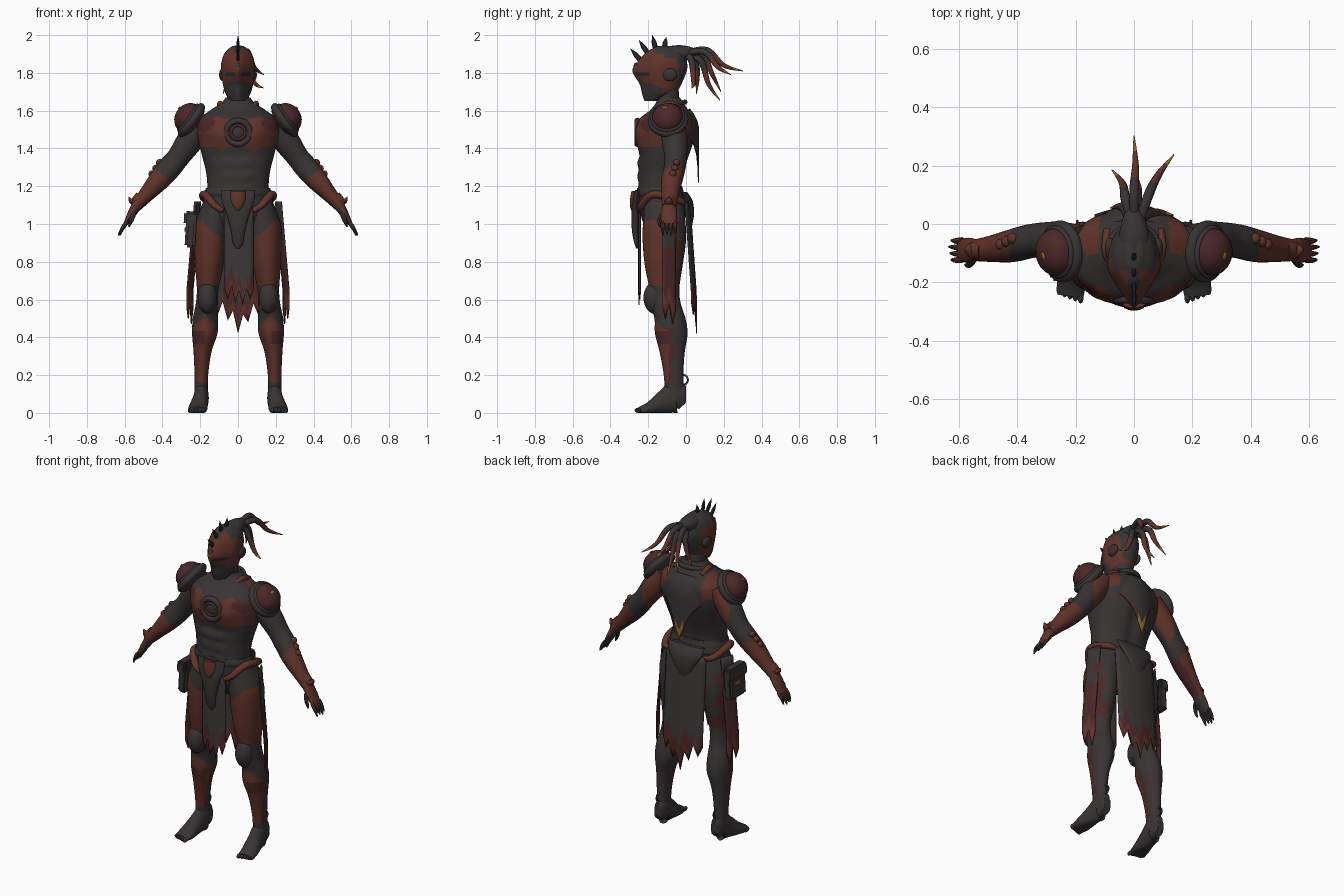
import bpy, bmesh, math
from mathutils import Vector, Matrix

if "Cube" in bpy.data.objects:
    bpy.data.objects.remove(bpy.data.objects["Cube"])

COL = {"charcoal": (.040, .034, .034), "cloth grey": (.046, .039, .039), "rust": (.118, .033, .022),
       "maroon": (.07, .02, .021), "gold": (.30, .15, .025), "blue black": (.022, .022, .027)}
MATS = {}
for k, c in COL.items():
    MATS[k] = bpy.data.materials.new(k)
    MATS[k].diffuse_color = (*c, 1)
KEYS = list(COL)
X, Y, Z = Vector((1, 0, 0)), Vector((0, 1, 0)), Vector((0, 0, 1))


def finish(name, bm, mat, ts=None):
    """Write a bmesh to an object; mat is a colour name or rule(centre, normal, t)."""
    bmesh.ops.recalc_face_normals(bm, faces=bm.faces)
    bm.normal_update()
    me = bpy.data.meshes.new(name)
    for k in KEYS:
        me.materials.append(MATS[k])
    for i, f in enumerate(bm.faces):
        k = mat if isinstance(mat, str) else mat(f.calc_center_median(), f.normal, ts[i] if ts else 0)
        f.material_index = KEYS.index(k)
    bm.to_mesh(me)
    bm.free()
    ob = bpy.data.objects.new(name, me)
    bpy.context.collection.objects.link(ob)
    return ob


def spline(pts, sub):
    """Catmull-Rom through n-dimensional points."""
    P = [pts[0]] + list(pts) + [pts[-1]]
    out = []
    for i in range(1, len(P) - 2):
        for j in range(sub):
            u = j / sub
            out.append([.5 * (2 * b + (c - a) * u + (2 * a - 5 * b + 4 * c - d) * u * u + (3 * b - a - 3 * c + d) * u ** 3)
                        for a, b, c, d in zip(P[i - 1], P[i], P[i + 1], P[i + 2])])
    return out + [list(pts[-1])]


def loft(name, secs, mat, n=24, sub=5, ref=Y, axis=None, power=2.0, deform=None):
    """Smooth skin over sections (x, y, z, half width, half depth)."""
    S = spline(secs, sub)
    C = [Vector(s[:3]) for s in S]
    bm, rings, ts = bmesh.new(), [], []
    for i, s in enumerate(S):
        t = axis or (C[min(i + 1, len(C) - 1)] - C[max(i - 1, 0)]).normalized()
        u = ref.cross(t).normalized()
        v = t.cross(u)
        ring = []
        for k in range(n):
            a = 2 * math.pi * k / n
            ca, sa = math.cos(a), math.sin(a)
            p = C[i] + u * math.copysign(abs(ca) ** (2 / power), ca) * max(s[3], .001) \
                + v * math.copysign(abs(sa) ** (2 / power), sa) * max(s[4], .001)
            ring.append(bm.verts.new(deform(p) if deform else p))
        rings.append(ring)
    for i in range(len(rings) - 1):
        for k in range(n):
            bm.faces.new((rings[i][k], rings[i][(k + 1) % n], rings[i + 1][(k + 1) % n], rings[i + 1][k]))
            ts.append((i + .5) / (len(rings) - 1))
    bm.faces.new(rings[0]); bm.faces.new(rings[-1])
    return finish(name, bm, mat, ts + [0, 1])


def blob(name, loc, size, mat, axis=Z):
    bm = bmesh.new()
    M = Matrix.Translation(loc) @ Vector(axis).to_track_quat('Z', 'Y').to_matrix().to_4x4() @ Matrix.Diagonal((*size, 1))
    bmesh.ops.create_uvsphere(bm, u_segments=24, v_segments=14, radius=1, matrix=M)
    return finish(name, bm, mat)


def ring(name, loc, R, r, mat, axis, n=32):
    """Torus around an axis."""
    q = Vector(axis).to_track_quat('Z', 'Y')
    bm, g = bmesh.new(), []
    for i in range(n):
        a = 2 * math.pi * i / n
        g.append([bm.verts.new(Vector(loc) + q @ Vector(((R + r * math.cos(b)) * math.cos(a), (R + r * math.cos(b)) * math.sin(a),
                  r * math.sin(b)))) for b in [j * math.pi / 5 for j in range(10)]])
    for i in range(n):
        for j in range(10):
            bm.faces.new((g[i][j], g[(i + 1) % n][j], g[(i + 1) % n][(j + 1) % 10], g[i][(j + 1) % 10]))
    return finish(name, bm, mat)


def box(name, loc, size, mat, rot=0, bevel=.012):
    bm = bmesh.new()
    bmesh.ops.create_cube(bm, size=1, matrix=Matrix.Translation(loc) @ Matrix.Rotation(rot, 4, 'Y') @ Matrix.Diagonal((*size, 1)))
    bmesh.ops.bevel(bm, geom=bm.edges[:], offset=bevel, segments=2, affect='EDGES')
    return finish(name, bm, mat)


def cloth(name, f, top, bottoms, mat, rows=12):
    """Hanging sheet with a jagged hem; f(u, z) places each point, u in -1..1."""
    bm, g, ts, m = bmesh.new(), [], [], len(bottoms)
    for i, b in enumerate(bottoms):
        g.append([bm.verts.new(f(2 * i / (m - 1) - 1, top + (b - top) * j / rows)) for j in range(rows + 1)])
    for i in range(m - 1):
        for j in range(rows):
            bm.faces.new((g[i][j], g[i + 1][j], g[i + 1][j + 1], g[i][j + 1]))
            ts.append((j + .5) / rows)
    ob = finish(name, bm, mat, ts)
    md = ob.modifiers.new("thickness", 'SOLIDIFY')
    md.thickness, md.offset = .006, 0


def bell(v, c, w):
    return math.exp(-((v - c) / w) ** 2)


# ---- torso with chest and belly relief
def muscles(p):
    if p.y < -.12:
        x = abs(p.x)
        p.y -= .02 * bell(x, .095, .06) * bell(p.z, 1.47, .06) - .014 * bell(p.z, 1.36, .035) * bell(x, 0, .12)
        p.y -= .010 * bell(x, .045, .03) * abs(math.sin((p.z - 1.14) * 42)) * (p.z < 1.38)
    elif p.y > -.06:
        p.y -= .018 * bell(p.x, 0, .03) * bell(p.z, 1.38, .2)
    return p


def torso_col(c, n, t):
    x, j = abs(c.x), .008 * math.sin(abs(c.x) * 60)
    if c.y < -.13 and 1.39 + .25 * abs(x - .1) + j < c.z < 1.57 - .25 * abs(x - .12) and x > .03:
        return "maroon" if x > .13 and c.z > 1.50 + j * 2 else "rust"
    return "rust" if c.y > -.1 and c.z > 1.49 and x > .12 else "charcoal"


loft("torso", [(0, -.135, 1.10, .165, .11), (0, -.14, 1.2, .162, .11), (0, -.13, 1.28, .17, .12), (0, -.12, 1.36, .19, .138),
               (0, -.107, 1.44, .21, .15), (0, -.105, 1.5, .22, .153), (0, -.102, 1.555, .205, .145), (0, -.088, 1.6, .15, .105),
               (0, -.085, 1.64, .09, .075), (0, -.09, 1.67, .065, .06)], torso_col, n=56, sub=7, axis=Z, power=2.3, deform=muscles)
loft("pelvis", [(0, -.13, 1.2, .16, .11), (0, -.125, 1.12, .185, .12), (0, -.12, 1.03, .175, .115), (0, -.12, .95, .09, .08)],
     "charcoal", axis=Z)
loft("neck", [(0, -.085, 1.58, .075, .075), (0, -.095, 1.65, .06, .062), (0, -.105, 1.73, .06, .065)], "charcoal", axis=Z)
ring("collar", (0, -.087, 1.625), .083, .014, "charcoal", (0, -.25, 1))
ring("chest_outer_ring", (0, -.257, 1.485), .062, .016, "charcoal", Y)
ring("chest_inner_ring", (0, -.262, 1.485), .037, .008, "maroon", Y)
blob("chest_core", (0, -.254, 1.485), (.036, .036, .012), "charcoal", Y)


# ---- helmet: wedge face, ear discs, crest, eyes
def wedge(p):
    p.x *= 1 - .6 * min(max((-p.y - .16) / .12, 0), 1)
    return p


def head_col(c, n, t):
    x = abs(c.x)
    if c.y > -.04:
        return "rust" if 1.69 < c.z < 1.735 else "charcoal"
    if c.z > 1.9 and (c.y > -.16 or x < .02) or c.z < 1.745 - .25 * (c.y + .2) and c.y < -.13 or c.z < 1.69:
        return "charcoal"
    if c.z > 1.88 and c.y > -.12:
        return "charcoal"
    return "blue black" if c.y < -.19 and .014 < x and 1.785 < c.z < 1.80 else "rust"


loft("helmet", [(0, -.18, 1.652, .04, .04), (0, -.145, 1.69, .066, .088), (0, -.135, 1.74, .08, .11), (0, -.14, 1.81, .09, .144),
                (0, -.125, 1.86, .087, .13), (0, -.11, 1.91, .068, .1), (0, -.10, 1.942, .03, .05)], head_col, n=48, sub=8, axis=Z,
     deform=wedge)
blob("brow_emblem", (0, -.262, 1.835), (.014, .016, .02), "charcoal")
for y0, z0, y1, z1 in [(-.235, 1.86, -.295, 1.93), (-.20, 1.90, -.25, 1.975), (-.16, 1.92, -.178, 2.0), (-.115, 1.93, -.105, 1.99)]:
    loft("crest_spike", [(0, y0, z0, .012, .007), (0, (y0 + y1) / 2, (z0 + z1) / 2, .013, .008), (0, y1, z1, 0, 0)],
         "blue black", n=8, ref=X)


# ---- tendril hair
def hair_col(c, n, t):
    return "charcoal" if t < .5 else "rust" if t < .8 else "gold"


loft("hair_root", [(0, -.10, 1.90, .04, .055), (0, -.03, 1.905, .042, .05), (0, .03, 1.905, .03, .035), (0, .07, 1.90, .012, .015)],
     "charcoal", ref=X)
for a, b, c in [((0, .11, 1.92), (.005, .2, 1.84), (0, .302, 1.81)), ((.05, .10, 1.91), (.085, .17, 1.83), (.137, .238, 1.79)),
                ((.01, .08, 1.86), (.015, .12, 1.74), (.005, .18, 1.655)), ((-.03, .09, 1.89), (-.04, .14, 1.79), (-.075, .185, 1.70)),
                ((-.03, .05, 1.85), (-.05, .06, 1.77), (-.08, .055, 1.69)), ((.04, .03, 1.86), (.085, .04, 1.75), (.135, .03, 1.72))]:
    loft("hair_tendril", [(b[0] * .2, 0, 1.905, .016, .016), (*a, .017, .017), (*b, .012, .012), (*c, .002, .002)],
         hair_col, n=10, sub=7, ref=X)


# ---- limbs, mirrored by side
def leg_col(c, n, t):
    x, j = abs(c.x), .012 * math.sin(c.z * 45)
    if .68 < c.z - j < .97 + .6 * (x - .14) and x > .085:
        return "rust" if c.y < -.08 + j else "maroon" if c.y < -.03 + j and x > .15 else "charcoal"
    if .17 < c.z < .52 - 1.2 * abs(x - .175) and c.y < -.07 + j:
        return "maroon" if c.y > -.09 or .36 < c.z < .43 and x > .175 else "rust"
    return "charcoal"


def arm_col(c, n, t):
    x, j = abs(c.x), .012 * math.sin(c.y * 90)
    if .65 * x - .76 * c.z > -.705 + j:
        return "maroon" if n.z < -.6 else "rust"
    return "rust" if x < .29 + j and c.y > -.055 and n.y > .25 else "charcoal"


for s in (-1, 1):
    def M(*secs):
        return [(s * q[0], *q[1:]) for q in secs]

    loft("leg", M((.10, -.115, 1.13, .08, .1), (.135, -.115, 1.0, .092, .113), (.145, -.115, .9, .085, .114), (.152, -.118, .78, .075, .1),
                  (.16, -.115, .66, .058, .08), (.165, -.11, .58, .058, .082), (.173, -.085, .5, .066, .082), (.176, -.078, .42, .067, .086),
                  (.188, -.073, .32, .047, .066), (.194, -.066, .2, .036, .052), (.195, -.06, .09, .035, .05)),
         leg_col, n=36, sub=7, axis=Z)
    blob("knee_pad", (s * .162, -.165, .61), (.052, .06, .085), "charcoal")
    ring("heel_loop", (s * .194, -.016, .175), .026, .005, "charcoal", X)

    def flat(p):
        p.z = max(p.z, 0)
        p.y = min(p.y, 0)
        return p
    loft("foot", M((.193, -.01, .045, .035, .022), (.193, -.05, .08, .085, .038), (.2, -.11, .06, .065, .042), (.212, -.19, .025, .035, .05),
                   (.218, -.245, .014, .018, .045)), "charcoal", ref=X, deform=flat)
    for i in range(5):
        blob("toe", (s * (.183 + .018 * i), -.25 + .007 * i, .014), (.0105, .022, .014), "charcoal")
    loft("arm", M((.18, -.075, 1.54, .07, .07), (.255, -.06, 1.44, .07, .068), (.315, -.055, 1.355, .06, .06), (.36, -.06, 1.30, .062, .058),
                  (.42, -.075, 1.23, .056, .056), (.49, -.085, 1.15, .04, .045), (.545, -.09, 1.09, .031, .037)), arm_col, n=28, sub=7)
    loft("palm", M((.535, -.09, 1.10, .028, .036), (.565, -.09, 1.05, .022, .043), (.595, -.09, 1.0, .012, .038)),
         lambda c, n, t: "rust" if n.x * s > 0 else "charcoal", n=16)
    for i in range(4):
        y = -.122 + .022 * i
        loft("finger", M((.588, y, 1.01, .011, .011), (.61, y - .002, .98, .011, .010), (.625 + .004 * (i % 3), y, .94 + .006 * (i % 2), .004, .004)),
             lambda c, n, t: "rust" if t < .5 and n.x * s > 0 else "charcoal", n=8, sub=3)
    loft("thumb", M((.55, -.12, 1.06, .014, .013), (.565, -.14, 1.02, .012, .011), (.578, -.14, .985, .004, .004)), "charcoal", n=8, sub=3)
    loft("wrist_guard", M((.52, -.09, 1.135, .035, .03), (.56, -.09, 1.12, .018, .026), (.58, -.09, 1.145, .001, .001)), "rust", n=10)
    for i in range(3):
        blob("forearm_knob", (s * (.415 + .02 * i), -.05 - .01 * i, 1.325 - .03 * i), (.019, .019, .019), "rust")
    # shoulder guard: dish, rim and dome
    ax = Vector((s * .78, -.08, .58)).normalized()
    c = Vector((s * .247, -.094, 1.55))
    blob("shoulder_dish", c, (.1, .1, .045), "charcoal", ax)
    ring("shoulder_rim", c, .086, .021, "charcoal", ax)
    ring("shoulder_inner_rim", c + ax * .02, .08, .012, "charcoal", ax)
    blob("shoulder_dome", c + ax * .02, (.083, .083, .07), "maroon", ax)
    up = (ax + Vector((0, -.15, .3))).normalized()
    blob("shoulder_mark", c + ax * .02 + up * .073, (.014, .008, .003), "gold", up)
    loft("collar_bone", M((.07, -.16, 1.60, .012, .012), (.095, -.09, 1.635, .018, .016), (.09, -.02, 1.61, .014, .014)), "rust", n=10, ref=X)
    blob("ear_disc", (s * .082, -.085, 1.79), (.038, .034, .018), "charcoal", X)
    # hip guard and side strip
    loft("hip_guard", M((.08, -.245, 1.07, .014, .014), (.125, -.235, 1.10, .02, .018), (.172, -.18, 1.155, .024, .02), (.184, -.1, 1.145, .022, .02),
                        (.16, -.025, 1.12, .018, .018), (.11, -.01, 1.11, .012, .012)), "rust", n=12, ref=Z)
    cloth("side_strip", lambda u, z: (s * (.212 + .043 * min((1.14 - z) / .5, 1) - u * .016), -.09 + u * .037, z), 1.12,
          [.56, .50, .58, .47, .55], lambda c, n, t: "charcoal" if t < .45 else "maroon" if t < .85 else "rust")

# ---- belt, loin plates, hanging cloth
loft("belt", [(0, -.135, 1.145, .175, .122), (0, -.137, 1.165, .178, .126), (0, -.138, 1.19, .17, .12)], "charcoal", n=40, axis=Z)
loft("front_loin_plate", [(0, -.255, 1.18, .09, .015), (0, -.263, 1.12, .085, .02), (0, -.267, 1.05, .06, .022), (0, -.268, .96, .036, .018),
                          (0, -.262, .90, .028, .012), (0, -.258, .87, .008, .006)], "charcoal", axis=Z)
loft("front_emblem", [(0, -.272, 1.175, .04, .016), (0, -.28, 1.13, .038, .016), (0, -.282, 1.09, .025, .014), (0, -.28, 1.065, .005, .006)],
     "rust", n=12, axis=Z)
loft("back_loin_plate", [(0, -.01, 1.17, .12, .016), (0, .012, 1.12, .11, .024), (0, .02, 1.05, .065, .022), (0, .02, .99, .04, .012)],
     "charcoal", axis=Z)
hem = lambda c, n, t: "cloth grey" if t < .82 + .06 * math.sin(c.x * 50) else "maroon" if t < .9 else "rust"
cloth("front_cloth", lambda u, z: (.005 + u * .078, -.25 + .01 * u * u, z), 1.08, [.66, .60, .68, .58, .65, .57, .66, .60, .66], hem)
cloth("back_cloth", lambda u, z: (u * .135, .02 + .035 * min((1.12 - z) / .5, 1) - .025 * u * u, z), 1.12,
      [.58, .52, .59, .49, .54, .42, .52, .48, .58, .52, .60], hem)

# ---- back mantle with gilded tip
cloth("back_mantle", lambda u, z: (u * .165, .066 - .08 * u * u - 4 * max(z - 1.5, 0) ** 2, z - .05 * u * u), 1.61,
      [1.52, 1.49, 1.46, 1.42, 1.37, 1.30, 1.22, 1.30, 1.37, 1.42, 1.46, 1.49, 1.52],
      lambda c, n, t: "gold" if c.z < 1.32 and t > .6 else "maroon" if t > .93 else "charcoal")

# ---- satchel on one hip
box("satchel", (-.25, -.115, .97), (.055, .15, .19), "charcoal", .06)
box("satchel_flap", (-.256, -.115, 1.03), (.06, .16, .075), "charcoal", .06)
box("satchel_mark", (-.279, -.10, .97), (.008, .055, .022), "gold", .06, .002)
for i in range(3):
    blob("hip_tooth", (-.222, -.12, .84 - .04 * i), (.014, .02, .014), "rust")

bpy.ops.object.select_all(action='SELECT')
bpy.context.view_layer.objects.active = bpy.context.selected_objects[0]
bpy.ops.object.shade_smooth_by_angle(angle=math.radians(40))

for m in bpy.data.materials:
    if m.users and not m.is_grease_pencil:
        m.use_nodes = True
        m.node_tree.nodes["Principled BSDF"].inputs["Base Color"].default_value = m.diffuse_color
